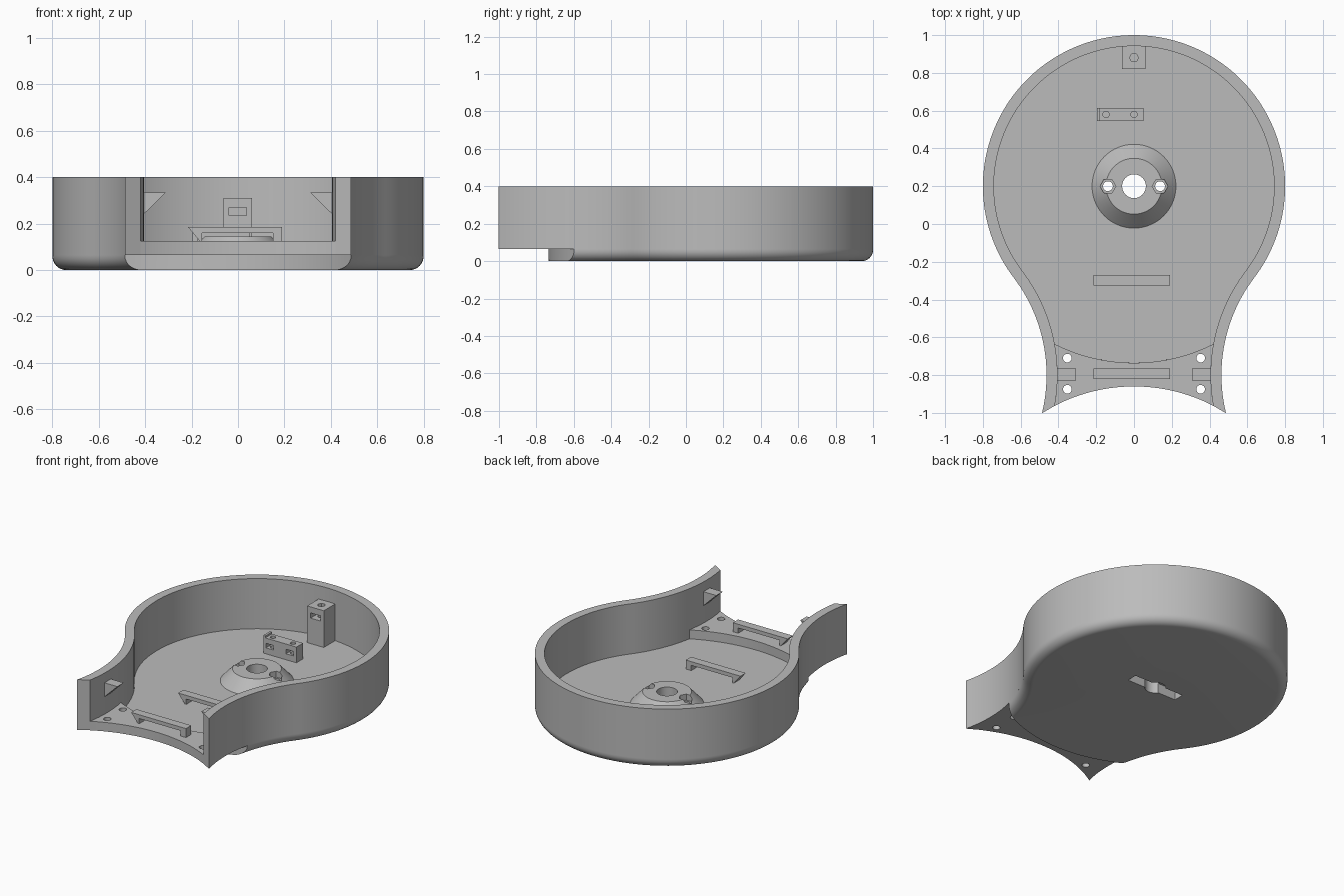
import bpy, bmesh
from math import sin, cos, pi, sqrt, radians, atan2, hypot

if "Cube" in bpy.data.objects:
    bpy.data.objects.remove(bpy.data.objects["Cube"])

grey = bpy.data.materials.new("plain grey")
grey.use_nodes = True
grey.diffuse_color = (0.5, 0.5, 0.5, 1)
grey.node_tree.nodes["Principled BSDF"].inputs["Base Color"].default_value = (0.5, 0.5, 0.5, 1)

# Main dimensions
CY, R = 0.2, 0.8              # bowl centre and radius
NX, NY, NR = 1.315, -0.8, 0.852   # circle that hollows the neck sides
WALL, FLOOR, STEP, TOP = 0.058, 0.065, 0.125, 0.4
JOIN = atan2(NY - CY, NX)     # direction where bowl and neck arcs meet


def front_y(x):
    return -1.77 + sqrt(0.91 ** 2 - x * x)


def bowl_y(x):
    return CY - sqrt(0.935 ** 2 - x * x)


def neck_point(d, a):
    return NX + (NR + d) * cos(a), NY + (NR + d) * sin(a)


def neck_end(d, edge):
    """Angle at which the neck side reaches the edge curve."""
    lo, hi = JOIN + pi, radians(200)
    for _ in range(40):
        mid = (lo + hi) / 2
        x, y = neck_point(d, mid)
        lo, hi = (mid, hi) if y > edge(x) else (lo, mid)
    return lo


def neck_side(d, start, end, n=24):
    return [neck_point(d, start + (end - start) * i / n) for i in range(n + 1)]


def mirror(pts):
    return [(-x, y) for x, y in reversed(pts)]


def outline(d, edge):
    """Open path from the left neck end, round the back, to the right neck end."""
    n = 64
    bowl = [((R - d) * cos(a), CY + (R - d) * sin(a))
            for a in (pi / 2 + (JOIN - pi / 2) * i / n for i in range(n))]
    right = bowl + neck_side(d, JOIN + pi, neck_end(d, edge))
    return mirror(right)[:-1] + right


def edge_arc(x0, x1, edge, n=32):
    xs = [x0 + (x1 - x0) * i / n for i in range(n + 1)]
    return [(x, edge(x)) for x in xs]


def loft(name, loops, smooth=False):
    """Closed solid through matching loops of 3D points."""
    bm = bmesh.new()
    rings = [[bm.verts.new(p) for p in loop] for loop in loops]
    n = len(rings[0])
    for a, b in zip(rings, rings[1:]):
        for i in range(n):
            j = (i + 1) % n
            bm.faces.new((a[i], a[j], b[j], b[i]))
    bm.faces.new(rings[0][::-1])
    bm.faces.new(rings[-1])
    bmesh.ops.recalc_face_normals(bm, faces=bm.faces)
    mesh = bpy.data.meshes.new(name)
    bm.to_mesh(mesh)
    bm.free()
    mesh.materials.append(grey)
    ob = bpy.data.objects.new(name, mesh)
    bpy.context.collection.objects.link(ob)
    if smooth:
        shade(ob)
    return ob


def activate(ob):
    bpy.ops.object.select_all(action='DESELECT')
    ob.select_set(True)
    bpy.context.view_layer.objects.active = ob


def shade(ob):
    activate(ob)
    bpy.ops.object.shade_smooth_by_angle(angle=radians(30))


def prism(name, pts, z0, z1, smooth=False):
    return loft(name, [[(x, y, z) for x, y in pts] for z in (z0, z1)], smooth)


def side_prism(name, pts, y0, y1):
    return loft(name, [[(x, y, z) for x, z in pts] for y in (y0, y1)])


def box(name, x0, x1, y0, y1, z0, z1):
    return prism(name, [(x0, y0), (x1, y0), (x1, y1), (x0, y1)], z0, z1)


def cone(name, x, y, r0, r1, z0, z1, n=32, smooth=False):
    return loft(name, [[(x + r * cos(2 * pi * i / n), y + r * sin(2 * pi * i / n), z)
                        for i in range(n)] for r, z in ((r0, z0), (r1, z1))], smooth)


def rod(x, y, r, z0, z1, n=32):
    return cone("cutter", x, y, r, r, z0, z1, n)


def cut(ob, cutters):
    for c in cutters:
        c.hide_render = True
        mod = ob.modifiers.new("cut", 'BOOLEAN')
        mod.operation, mod.solver, mod.object = 'DIFFERENCE', 'EXACT', c
        activate(ob)
        bpy.ops.object.modifier_apply(modifier=mod.name)
        bpy.data.objects.remove(c)


# Base with a rounded lower edge
loops = []
FILLET = 0.06
for i in range(9):
    a = pi / 2 * i / 8
    path = outline(FILLET * (1 - sin(a)), bowl_y)
    x = path[-1][0]
    loops.append([(px, py, FILLET * (1 - cos(a)))
                  for px, py in path + edge_arc(x, -x, bowl_y)[1:-1]])
loops.append([(x, y, FLOOR) for x, y, z in loops[-1]])
base = loft("base", loops)
cut(base, [rod(0, CY, 0.063, -0.1, 0.3),
           box("cutter", -0.185, 0.185, CY - 0.035, CY + 0.035, -0.1, 0.2)])
shade(base)

# Surrounding wall, open at the front
prism("wall", outline(0, front_y) + outline(WALL, front_y)[::-1], FLOOR, TOP, True)

# Raised neck floor between the two arcs
a0, a1 = neck_end(WALL, bowl_y), neck_end(WALL, front_y)
right = neck_side(WALL, a0, a1, 12)
plate = (right + edge_arc(right[-1][0], -right[-1][0], front_y)[1:-1]
         + mirror(right) + edge_arc(-right[0][0], right[0][0], bowl_y)[1:-1])
neck = prism("neck_floor", plate, FLOOR, STEP)
cut(neck, [rod(s * 0.353, y, 0.023, 0, 0.3, 24) for s in (-1, 1) for y in (-0.71, -0.875)])
shade(neck)

# Conical hub with centre bore and two screw pockets
hub = cone("hub", 0, CY, 0.222, 0.148, FLOOR, 0.145, 64)
cut(hub, [rod(0, CY, 0.063, -0.1, 0.3)])
for s in (-1, 1):
    cut(hub, [rod(s * 0.138, CY, 0.026, -0.1, 0.3, 24),
              rod(s * 0.138, CY, 0.042, 0.105, 0.3, 6)])
shade(hub)

# Cable bridges with a hooked end
for name, y, z in (("rear_bridge", -0.297, FLOOR), ("front_bridge", -0.793, STEP)):
    profile = [(-0.215, 0.06), (0.19, 0.06), (0.19, 0), (0.15, 0), (0.15, 0.035),
               (-0.155, 0.035), (-0.155, 0), (-0.165, 0)]
    side_prism(name, [(x, z + h) for x, h in profile], y - 0.028, y + 0.028)

# Wedge catches on the neck walls
for name, s in (("left_catch", 1), ("right_catch", -1)):
    side_prism(name, [(s * 0.31, 0.335), (s * 0.412, 0.335), (s * 0.412, 0.235)], -0.83, -0.763)

# Terminal block with screw holes, nut slots and end fin
block = box("terminal_block", -0.18, 0.05, 0.545, 0.615, FLOOR, 0.17)
for x in (-0.148, 0):
    cut(block, [rod(x, 0.58, 0.017, 0.08, 0.3, 16),
                box("cutter", x - 0.027, x + 0.027, 0.5, 0.602, 0.105, 0.135)])
box("block_fin", -0.195, -0.18, 0.545, 0.615, FLOOR, 0.183)

# Rear screw post with nut slot
post = box("rear_post", -0.063, 0.06, 0.82, 0.943, FLOOR, 0.31)
cut(post, [rod(0, 0.88, 0.024, 0.15, 0.4, 6),
           box("cutter", -0.038, 0.036, 0.75, 0.92, 0.235, 0.27)])
